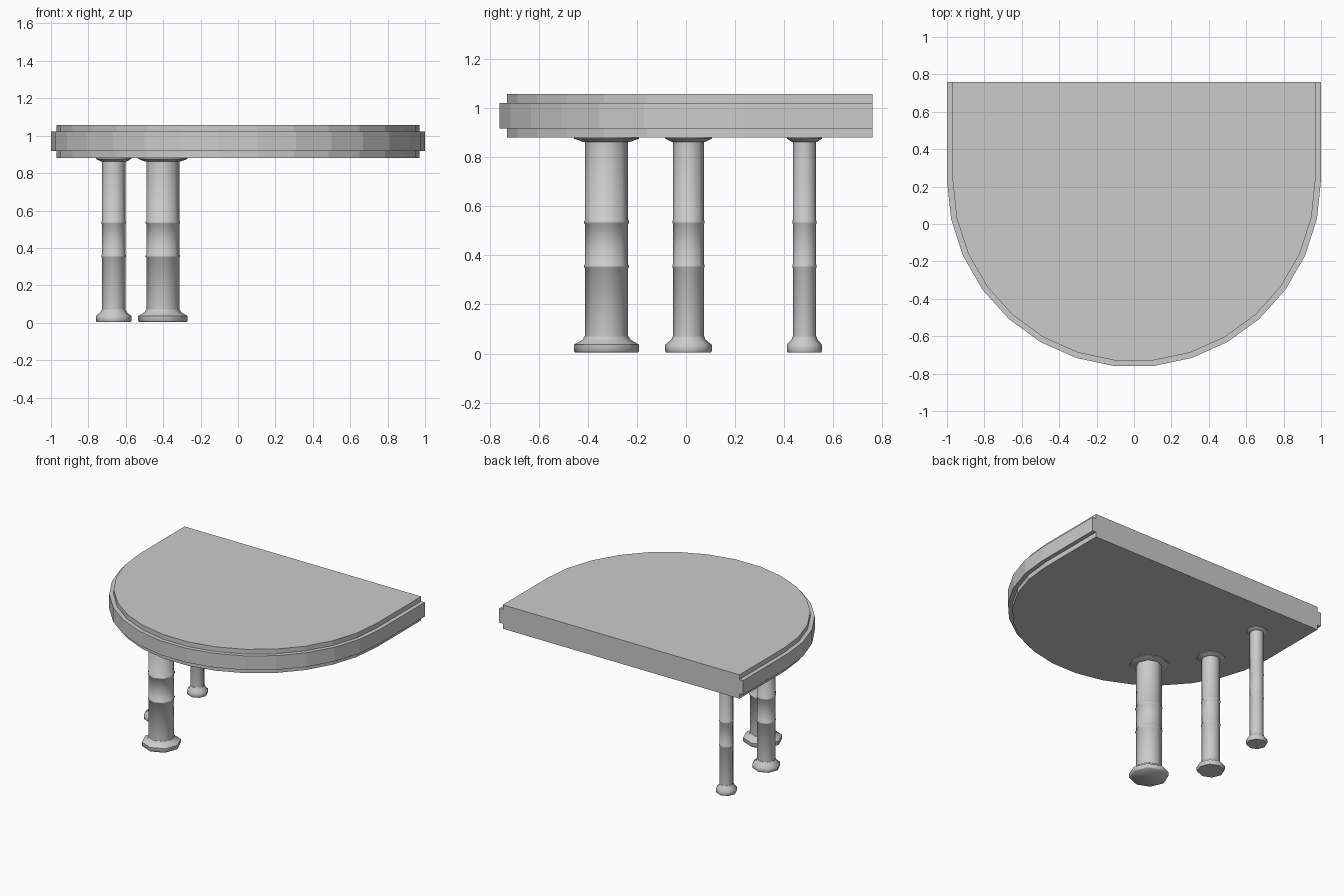
import bpy, bmesh
from math import sin, cos, radians, pi

if "Cube" in bpy.data.objects:
    bpy.data.objects.remove(bpy.data.objects["Cube"])

BACK, CY = 0.76, 0.235   # flat back edge, centre of the rounded front


def finish(bm, name, smooth=None):
    bmesh.ops.recalc_face_normals(bm, faces=bm.faces)
    me = bpy.data.meshes.new(name)
    bm.to_mesh(me)
    bm.free()
    ob = bpy.data.objects.new(name, me)
    bpy.context.collection.objects.link(ob)
    if smooth:
        bpy.ops.object.select_all(action='DESELECT')
        ob.select_set(True)
        bpy.context.view_layer.objects.active = ob
        bpy.ops.object.shade_smooth_by_angle(angle=radians(smooth))
    return ob


def top_layers(name, layers):
    """D-shaped slab: stacked outlines given as (radius, z)."""
    bm = bmesh.new()
    rings = []
    for r, z in layers:
        pts = [(-r, BACK)]
        pts += [(r * sin(radians(a)), CY - r * cos(radians(a))) for a in range(-90, 91, 12)]
        pts += [(r, BACK)]
        rings.append([bm.verts.new((x, y, z)) for x, y in pts])
    n = len(rings[0])
    for lo, hi in zip(rings, rings[1:]):
        for i in range(n - 1):
            bm.faces.new((lo[i], lo[i + 1], hi[i + 1], hi[i]))
    bm.faces.new(rings[0])
    bm.faces.new(rings[-1])
    # one flat face closes the back of the stepped profile
    bm.faces.new([r[0] for r in rings] + [r[-1] for r in reversed(rings)])
    return finish(bm, name)


def lathe(name, profile, x, y, scale, sides=8):
    bm = bmesh.new()
    rings = [[bm.verts.new((x + r * scale * cos(2 * pi * i / sides),
                            y + r * scale * sin(2 * pi * i / sides), z))
              for i in range(sides)] for r, z in profile]
    for lo, hi in zip(rings, rings[1:]):
        for i in range(sides):
            j = (i + 1) % sides
            bm.faces.new((lo[i], lo[j], hi[j], hi[i]))
    bm.faces.new(rings[0])
    bm.faces.new(rings[-1])
    return finish(bm, name, 50)


# Table top with a projecting middle band
top_layers("table_top", [(0.97, 0.88), (0.97, 0.917), (1, 0.917),
                         (1, 1.022), (0.97, 1.022), (0.97, 1.057)])

# Leg profile: moulded foot, shaft with two thin rings, flared cap
leg = [(0.127, 0.004), (0.133, 0.01), (0.133, 0.036), (0.098, 0.056), (0.09, 0.07), (0.088, 0.07)]
for z in (0.356, 0.536):
    leg += [(0.088, z - 0.008), (0.092, z - 0.004), (0.092, z + 0.004), (0.088, z + 0.008)]
leg += [(0.088, 0.863), (0.097, 0.863), (0.133, 0.876), (0.133, 0.88)]

# Three legs, getting slimmer towards the back
for name, x, y, s in (("front_leg", -0.402, -0.324, 1.0),
                      ("middle_leg", -0.665, 0.01, 0.715),
                      ("back_leg", -0.67, 0.483, 0.54)):
    lathe(name, leg, x, y, s)
